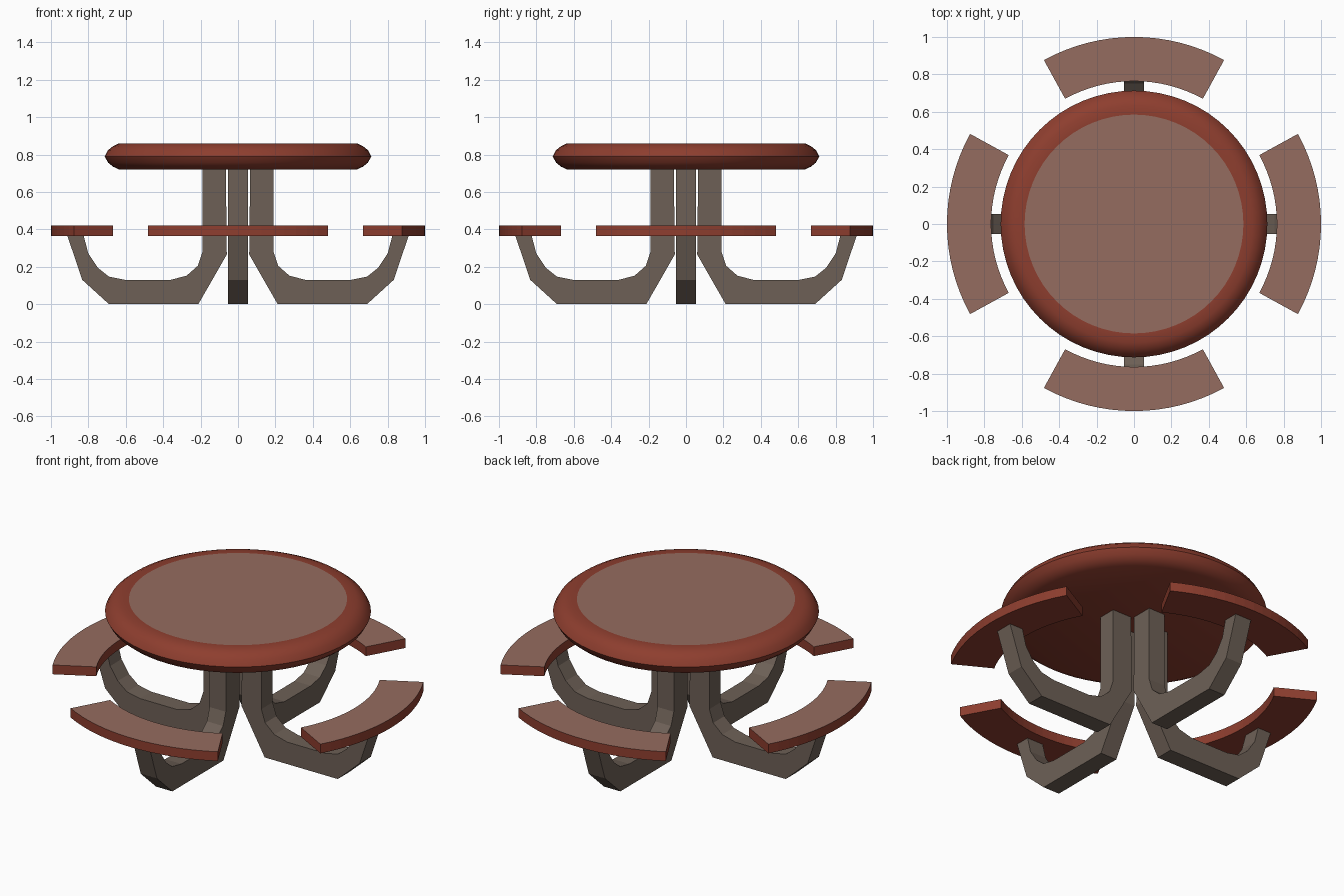
import bpy, bmesh, math
from mathutils import Matrix

if "Cube" in bpy.data.objects:
    bpy.data.objects.remove(bpy.data.objects["Cube"])


def material(name, colour):
    m = bpy.data.materials.new(name)
    m.diffuse_color = (*colour, 1)
    m.use_nodes = True
    m.node_tree.nodes["Principled BSDF"].inputs["Base Color"].default_value = m.diffuse_color
    return m


RED = material("red rim", (0.27, 0.048, 0.028))
TAN = material("tan surface", (0.30, 0.150, 0.115))
GREY = material("warm grey legs", (0.155, 0.118, 0.094))


def make_object(name, bm, mats):
    bmesh.ops.recalc_face_normals(bm, faces=bm.faces)
    me = bpy.data.meshes.new(name)
    bm.to_mesh(me)
    bm.free()
    for m in mats:
        me.materials.append(m)
    ob = bpy.data.objects.new(name, me)
    bpy.context.collection.objects.link(ob)
    return ob


def extrude_outline(points, offset):
    """Solid from a flat outline pushed along offset."""
    bm = bmesh.new()
    face = bm.faces.new([bm.verts.new(p) for p in points])
    res = bmesh.ops.extrude_face_region(bm, geom=[face], use_keep_orig=True)
    verts = [g for g in res["geom"] if isinstance(g, bmesh.types.BMVert)]
    bmesh.ops.translate(bm, verts=verts, vec=offset)
    return bm


# Round table top: rings of a rounded rim, with a flat tan disc on top
SEG = 64
profile = [(0.635, 0.72), (0.668, 0.735), (0.695, 0.757), (0.713, 0.79),
           (0.695, 0.823), (0.668, 0.845), (0.635, 0.86), (0.585, 0.86)]
bm = bmesh.new()
rings = [[bm.verts.new((r * math.cos(2 * math.pi * i / SEG),
                        r * math.sin(2 * math.pi * i / SEG), z))
          for i in range(SEG)] for r, z in profile]
for a, b in zip(rings, rings[1:]):
    for i in range(SEG):
        j = (i + 1) % SEG
        bm.faces.new((a[i], a[j], b[j], b[i]))
bm.faces.new(rings[0])
bm.faces.new(rings[-1]).material_index = 1
top = make_object("table_top", bm, [RED, TAN])
bpy.context.view_layer.objects.active = top
top.select_set(True)
bpy.ops.object.shade_smooth_by_angle(angle=math.radians(32))

# Curved bench seats
HALF, N = math.radians(28.8), 16
angles = [-HALF + 2 * HALF * i / N for i in range(N + 1)]
seat_outline = ([(math.cos(a), math.sin(a), 0.365) for a in angles] +
                [(0.764 * math.cos(a), 0.764 * math.sin(a), 0.365)
                 for a in reversed(angles)])

# Leg side profile: column, foot and seat support
leg_profile = [(0.065, 0.72), (0.060, 0.265), (0.212, 0), (0.69, 0),
               (0.833, 0.13), (0.912, 0.365), (0.825, 0.365), (0.80, 0.27),
               (0.75, 0.195), (0.69, 0.147), (0.605, 0.13), (0.36, 0.13),
               (0.275, 0.152), (0.215, 0.205), (0.19, 0.28), (0.19, 0.72)]
leg_outline = [(x, -0.053, z) for x, z in leg_profile]

for k, side in enumerate(("right", "back", "left", "front")):
    turn = Matrix.Rotation(k * math.pi / 2, 4, 'Z')

    bm = extrude_outline(seat_outline, (0, 0, 0.055))
    bm.normal_update()
    for f in bm.faces:
        if f.calc_center_median().z > 0.419:
            f.material_index = 1
    bm.transform(turn)
    make_object(side + "_seat", bm, [RED, TAN])

    bm = extrude_outline(leg_outline, (0, 0.106, 0))
    bm.transform(turn)
    make_object(side + "_leg", bm, [GREY])
